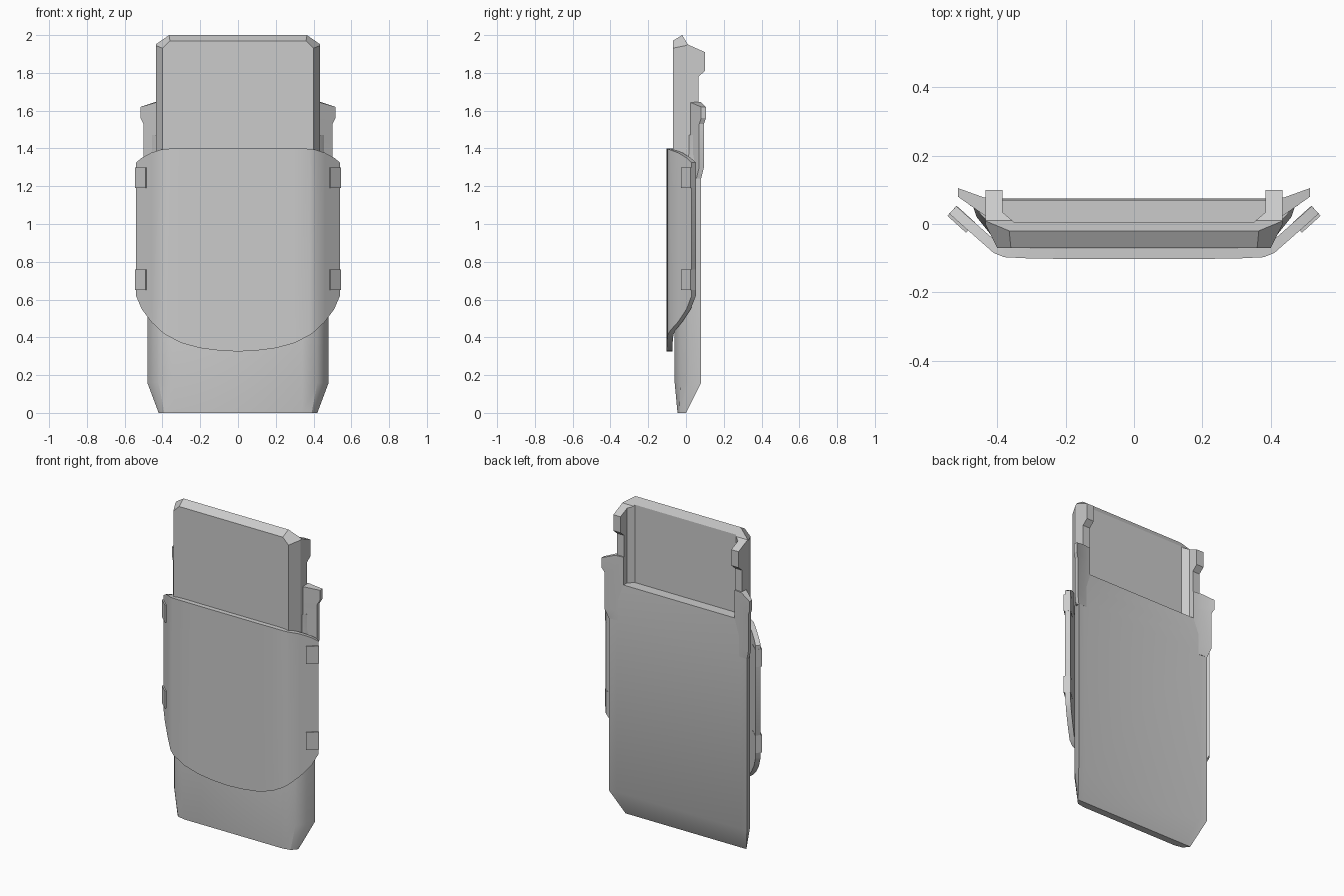
import bpy
import bmesh
from math import radians
from mathutils import Vector

cube = bpy.data.objects.get("Cube")
if cube:
    bpy.data.objects.remove(cube)

grey = bpy.data.materials.new("plain_grey")
grey.use_nodes = True
grey.diffuse_color = (0.6, 0.6, 0.6, 1)
grey.node_tree.nodes["Principled BSDF"].inputs["Base Color"].default_value = (0.6, 0.6, 0.6, 1)


def finish(name, bm):
    bmesh.ops.recalc_face_normals(bm, faces=bm.faces)
    mesh = bpy.data.meshes.new(name)
    bm.to_mesh(mesh)
    bm.free()
    obj = bpy.data.objects.new(name, mesh)
    bpy.context.collection.objects.link(obj)
    mesh.materials.append(grey)
    return obj


def smooth(obj, angle=30):
    bpy.ops.object.select_all(action="DESELECT")
    obj.select_set(True)
    bpy.context.view_layer.objects.active = obj
    bpy.ops.object.shade_smooth_by_angle(angle=radians(angle))


def loft(name, rings):
    """Skin a stack of closed rings and cap both ends."""
    bm = bmesh.new()
    rows = [[bm.verts.new(p) for p in ring] for ring in rings]
    n = len(rows[0])
    for a, b in zip(rows, rows[1:]):
        for i in range(n):
            j = (i + 1) % n
            bm.faces.new((a[i], a[j], b[j], b[i]))
    bm.faces.new(rows[0][::-1])
    bm.faces.new(rows[-1])
    return finish(name, bm)


def both(half):
    return half + [(-x, y) for x, y in reversed(half)]


# Lower body: solid sleeve with a chamfered foot
main = [(0.34, -0.06), (0.42, -0.03), (0.46, 0.02), (0.48, 0.08), (0.43, 0.075)]
foot = [(0.34, -0.045), (0.39, -0.035), (0.41, -0.015), (0.42, 0.0), (0.38, 0.0)]
neck = [(0.36, 0.0), (0.42, 0.0), (0.45, 0.03), (0.48, 0.08), (0.43, 0.075)]
rim = [(0.36, 0.0), (0.42, 0.0), (0.45, 0.03), (0.48, 0.08), (0.43, 0.07)]
levels = [(0, foot), (0.16, main), (1.26, main), (1.37, neck), (1.47, rim)]
body = loft("body_sleeve", [[(x, y, z) for x, y in both(s)] for z, s in levels])
smooth(body, 32)

# Flared ears at the top of the sleeve
for side, label in ((1, "left"), (-1, "right")):
    rings = []
    for z, xo, yb, drop in ((1.24, 0.48, 0.08, 0), (1.30, 0.50, 0.095, 0),
                            (1.53, 0.50, 0.095, 0), (1.56, 0.515, 0.105, 0),
                            (1.645, 0.515, 0.105, 0.025)):
        rings.append([(side * 0.386, 0.02, z), (side * 0.43, 0.02, z),
                      (side * xo, yb - 0.025, z - drop), (side * xo, yb, z - drop),
                      (side * 0.44, 0.078, z), (side * 0.386, 0.07, z)])
    smooth(loft(label + "_ear", rings), 20)

# Upper insert: a channel cut to its side outline
plan = both([(0.40, -0.07), (0.435, 0.0), (0.435, 0.12), (0.385, 0.12),
             (0.385, 0.035), (0.35, 0.005)])
outline = [(-0.09, 1.2), (-0.09, 1.958), (-0.02, 2.0), (0.01, 1.95), (0.1, 1.91),
           (0.1, 1.81), (0.065, 1.78), (0.065, 1.2)]
insert = loft("upper_insert", [[(x, y, z) for x, y in plan] for z in (1.25, 2.1)])
cutter = loft("insert_cutter", [[(x, y, z) for y, z in outline] for x in (-0.6, 0.6)])
cutter.hide_render = True
mod = insert.modifiers.new("outline", "BOOLEAN")
mod.operation = "INTERSECT"
mod.solver = "EXACT"
mod.object = cutter
bpy.context.view_layer.objects.active = insert
bpy.ops.object.modifier_apply(modifier=mod.name)
bpy.data.objects.remove(cutter)

# Clipped top corners of the insert
bm = bmesh.new()
bm.from_mesh(insert.data)
for side in (1, -1):
    a, b, c = (Vector((side * x, y, z)) for x, y, z in
               ((0.365, -0.02, 2.0), (0.435, 0.0, 1.945), (0.36, -0.07, 1.97)))
    normal = (b - a).cross(c - a)
    if normal.z < 0:
        normal.negate()
    cut = bmesh.ops.bisect_plane(bm, geom=bm.verts[:] + bm.edges[:] + bm.faces[:],
                                 plane_co=a, plane_no=normal, clear_outer=True)
    edges = [e for e in cut["geom_cut"] if isinstance(e, bmesh.types.BMEdge)]
    bmesh.ops.holes_fill(bm, edges=edges)
bmesh.ops.recalc_face_normals(bm, faces=bm.faces)
bm.to_mesh(insert.data)
bm.free()
smooth(insert, 20)

# Front plate: bent sheet with rounded lower edge; columns are x, y, top, bottom
half = [(0.0, -0.102, 1.40, 0.325), (0.1, -0.102, 1.40, 0.33), (0.2, -0.102, 1.40, 0.343),
        (0.3, -0.101, 1.40, 0.37), (0.38, -0.097, 1.398, 0.412), (0.41, -0.085, 1.393, 0.434),
        (0.46, -0.041, 1.377, 0.483), (0.51, 0.003, 1.35, 0.55), (0.54, 0.03, 1.325, 0.62)]
columns = [(-x, y, t, b) for x, y, t, b in reversed(half[1:])] + half
bm = bmesh.new()
pairs = [(bm.verts.new((x, y, b)), bm.verts.new((x, y, t))) for x, y, t, b in columns]
for p, q in zip(pairs, pairs[1:]):
    bm.faces.new((p[0], q[0], q[1], p[1]))
plate = finish("front_plate", bm)
# turn the sheet so it faces forward before thickening
if plate.data.polygons[8].normal.y > 0:
    plate.data.flip_normals()
mod = plate.modifiers.new("thickness", "SOLIDIFY")
mod.thickness = 0.03
mod.offset = -1
mod.use_even_offset = True
bpy.context.view_layer.objects.active = plate
bpy.ops.object.modifier_apply(modifier=mod.name)
smooth(plate, 30)

# Four clips wrapped over the plate edges
for side, label in ((1, "left"), (-1, "right")):
    for z, place in ((1.245, "upper"), (0.705, "lower")):
        along = Vector((0.74, 0.67))
        across = Vector((-0.67, 0.74))
        centre = Vector((0.505, 0.014))
        ring = [centre + along * u + across * v for u, v in
                ((-0.037, -0.02), (0.037, -0.02), (0.037, 0.02), (-0.037, 0.02))]
        loft(f"{label}_{place}_clip",
             [[(side * p.x, p.y, z + dz) for p in ring] for dz in (-0.055, 0.055)])
